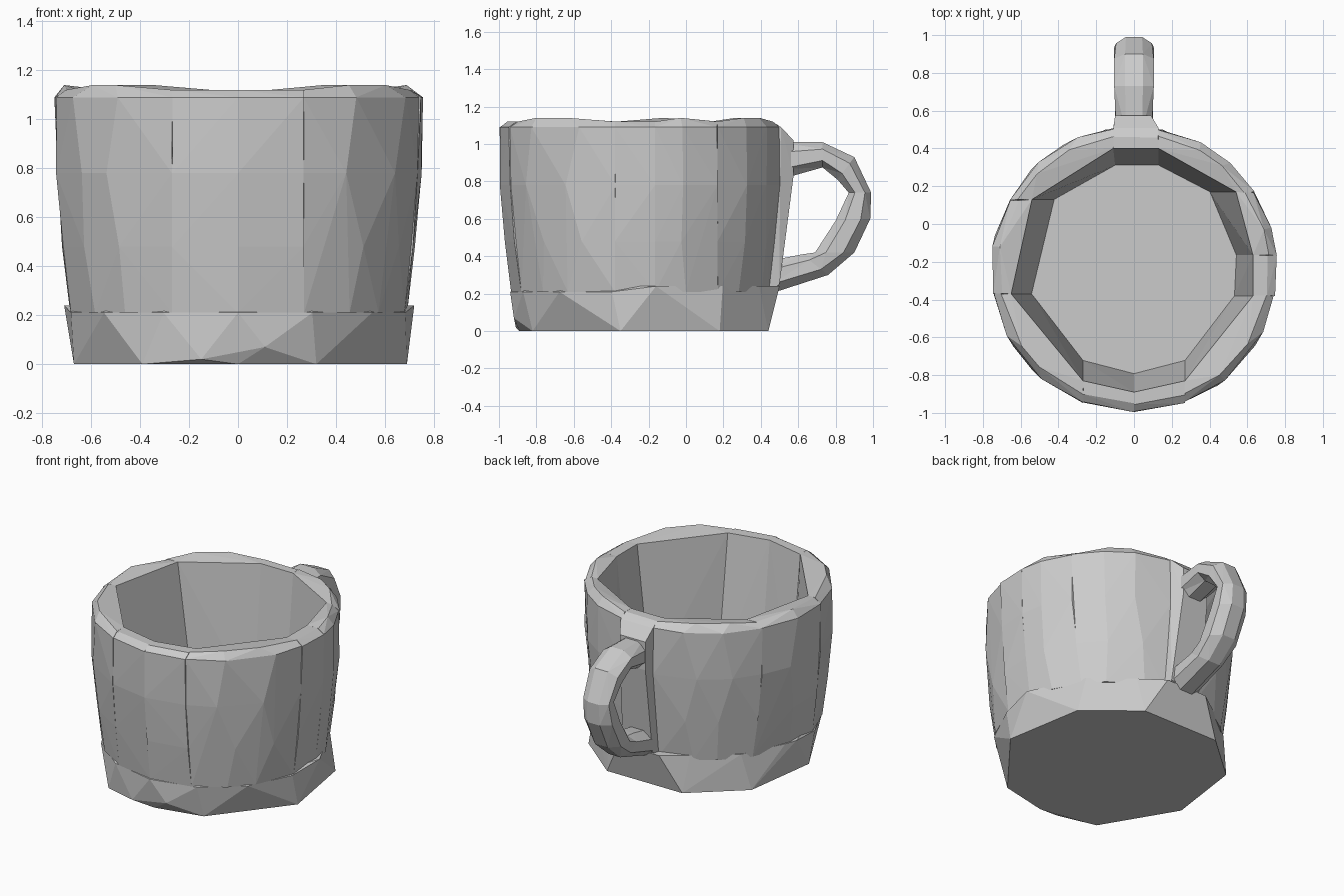
import bpy, bmesh, math, random
from mathutils import Vector

if "Cube" in bpy.data.objects:
    bpy.data.objects.remove(bpy.data.objects["Cube"])

random.seed(4)
CY = -0.24                                   # body axis in y
RINGS = [(0.21, 0.695), (0.48, 0.73), (0.78, 0.758), (1.09, 0.76), (1.14, 0.72)]
FLOOR = 0.24


def finish(bm, name):
    bmesh.ops.recalc_face_normals(bm, faces=bm.faces)
    me = bpy.data.meshes.new(name)
    bm.to_mesh(me)
    bm.free()
    ob = bpy.data.objects.new(name, me)
    bpy.context.collection.objects.link(ob)
    return ob


def hull(name, pts):
    bm = bmesh.new()
    for p in pts:
        bm.verts.new(p)
    res = bmesh.ops.convex_hull(bm, input=bm.verts[:])
    junk = {g for g in res["geom_interior"] + res["geom_unused"]
            if isinstance(g, bmesh.types.BMVert)}
    bmesh.ops.delete(bm, geom=list(junk), context='VERTS')
    return finish(bm, name)


# Seams between wall panels: inner rim point, inner floor point, cut axis
SEAMS = [
    ((0.13, 0.40), (0.13, 0.31), 'x'),
    ((-0.11, 0.40), (-0.10, 0.31), 'x'),
    ((-0.54, 0.13), (-0.42, 0.13), 'y'),
    ((-0.65, -0.37), (-0.54, -0.37), 'y'),
    ((-0.27, -0.83), (-0.27, -0.72), 'x'),
    ((0.0, -0.89), (0.0, -0.79), 'x'),
    ((0.27, -0.83), (0.27, -0.72), 'x'),
    ((0.63, -0.38), (0.53, -0.38), 'y'),
    ((0.63, -0.165), (0.54, -0.165), 'y'),
    ((0.54, 0.17), (0.40, 0.17), 'y'),
]


def seam_angle(seam, r):
    """Angle where an axis-aligned cut meets the outer circle."""
    (x, y), _, axis = seam
    y -= CY
    if axis == 'x':
        y = math.copysign(math.sqrt(r * r - x * x), y)
    else:
        x = math.copysign(math.sqrt(r * r - y * y), x)
    return math.atan2(y, x)


# Wall panels: each one a convex block between two seams
for i, a in enumerate(SEAMS):
    b = SEAMS[(i + 1) % len(SEAMS)]
    pts = []
    for s in (a, b):
        pts.append((*s[0], 1.12))
        pts.append((*s[1], 0.22))
    for k, (z, r) in enumerate(RINGS):
        t0, t1 = seam_angle(a, r), seam_angle(b, r)
        span = (t1 - t0) % math.tau
        n = max(1, round(span / 0.3))
        for j in range(n + 1):
            edge = j in (0, n)
            f = j / n + (0 if edge else random.uniform(-0.25, 0.25) / n)
            rr = r - (random.uniform(0, 0.012) if edge and k else 0)
            zz = z - (0.02 if edge and k == 4 else 0)
            t = t0 + f * span
            pts.append((rr * math.cos(t), CY + rr * math.sin(t), zz))
    if i == 0:                               # back panel swells to meet the handle
        pts += [(x, 0.575, z) for x in (-0.10, 0.09) for z in (0.83, 1.02)]
        pts += [(x, 0.50, 0.25) for x in (-0.10, 0.12)]
    hull(f"wall_panel_{i + 1}", pts)

# Base: irregular faceted foot under the walls
foot = [(-0.39, -0.82), (0.0, -0.89), (0.32, -0.82), (0.69, -0.35), (0.60, 0.18),
        (0.28, 0.44), (-0.28, 0.44), (-0.60, 0.16), (-0.67, -0.35)]
pts = [(x, y, 0.0) for x, y in foot]
pts += [(-0.15, -0.91, 0.02), (0.11, -0.92, 0.07)]
for j in range(14):
    t = math.tau * (j + 0.5) / 14
    back = math.sin(t) > 0
    pts.append((0.70 * math.cos(t), CY + 0.70 * math.sin(t), FLOOR if back else 0.21))
    pts.append((0.66 * math.cos(t), CY + 0.66 * math.sin(t), FLOOR))
pts += [(0.72, -0.16, FLOOR), (-0.71, -0.16, FLOOR), (0.15, 0.50, FLOOR), (-0.15, 0.50, FLOOR)]
hull("mug_base", pts)

# Handle: (outer y,z  inner y,z) stations down the loop, swept with an octagonal section
STATIONS = [
    ((0.50, 1.01), (0.50, 0.81)),
    ((0.73, 1.01), (0.73, 0.875)),
    ((0.90, 0.93), (0.81, 0.81)),
    ((0.99, 0.74), (0.87, 0.74)),
    ((0.985, 0.60), (0.80, 0.59)),
    ((0.90, 0.42), (0.69, 0.42)),
    ((0.76, 0.30), (0.62, 0.41)),
    ((0.45, 0.20), (0.47, 0.38)),
]
bm = bmesh.new()
loops = []
for k, (o, n) in enumerate(STATIONS):
    o, n = Vector((0, *o)), Vector((0, *n))
    mid, half = (o + n) / 2, (o - n) / 2
    w = 0.105 if k % 3 else 0.095
    loop = []
    for cx, cr in ((0.45, 1), (1, 0.45), (1, -0.45), (0.45, -1),
                   (-0.45, -1), (-1, -0.45), (-1, 0.45), (-0.45, 1)):
        loop.append(bm.verts.new(mid + half * cr + Vector((w * cx, 0, 0))))
    loops.append(loop)
for p, q in zip(loops, loops[1:]):
    for j in range(8):
        m = (j + 1) % 8
        bm.faces.new((p[j], p[m], q[m], q[j]))
bm.faces.new(loops[0])
bm.faces.new(loops[-1])
bmesh.ops.triangulate(bm, faces=bm.faces[:])
finish(bm, "handle")
